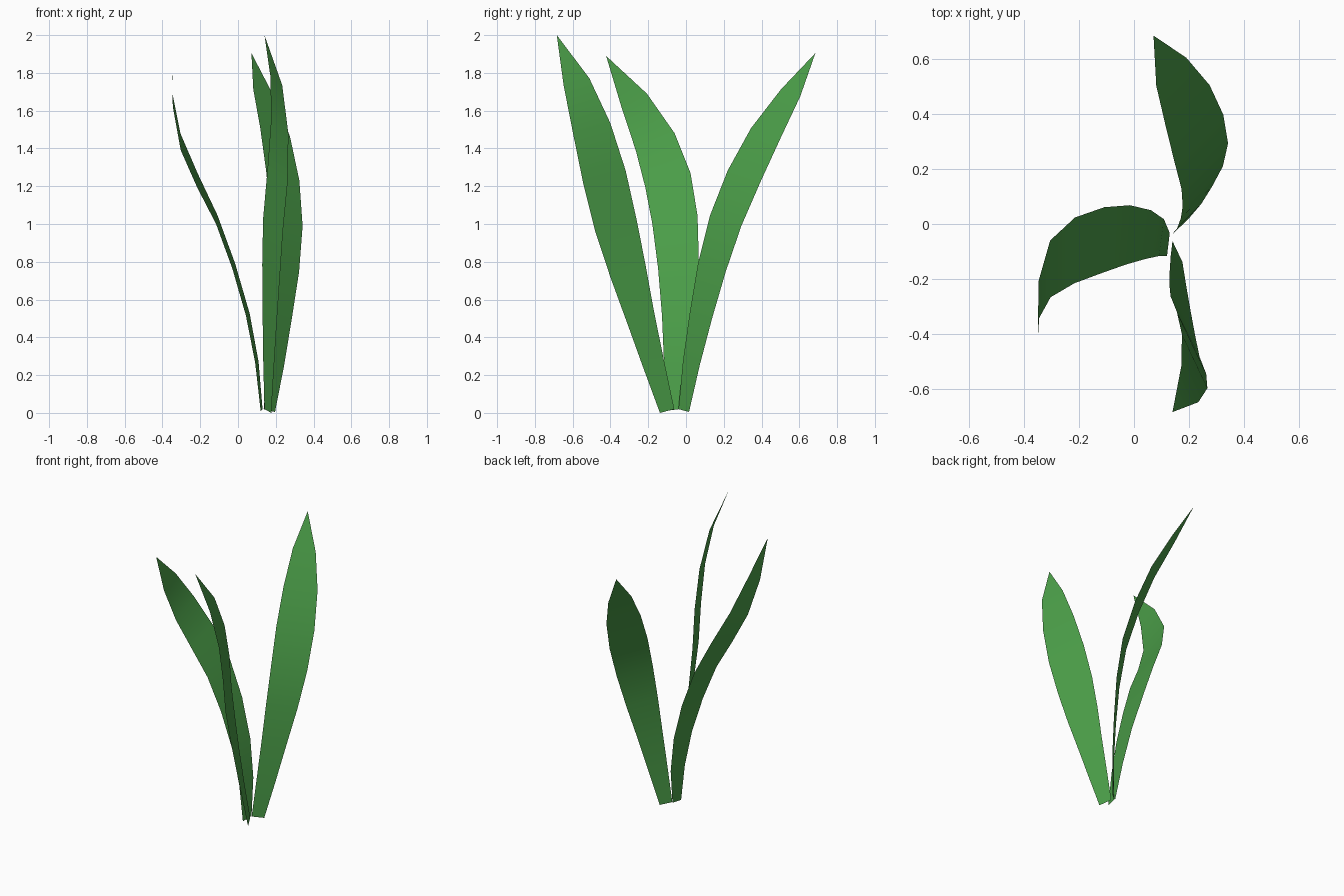
import bpy
import bmesh
from mathutils import Vector

if "Cube" in bpy.data.objects:
    bpy.data.objects.remove(bpy.data.objects["Cube"])

# One flat green for the whole plant
green = bpy.data.materials.new("leaf green")
green.diffuse_color = (0.07, 0.34, 0.065, 1.0)
green.use_nodes = True
green.node_tree.nodes["Principled BSDF"].inputs["Base Color"].default_value = green.diffuse_color


def edge_rows(keys, tip):
    """Edge keys at rows 0, 2, 4, 6, 7; rows 1, 3, 5 follow a smooth curve."""
    p0, p2, p4, p6, p7 = [Vector(k) for k in keys]
    p1 = (3 * p0 + 6 * p2 - p4) / 8
    p3 = (9 * (p2 + p4) - p0 - p6) / 16
    p5 = (9 * (p4 + p6) - p2 - Vector(tip)) / 16
    return [p0, p1, p2, p3, p4, p5, p6, p7]


def leaf(name, edge_a, edge_b, tip):
    """Thin leaf blade: a strip between two edges, closed by a pointed tip."""
    bm = bmesh.new()
    a = [bm.verts.new(p) for p in edge_rows(edge_a, tip)]
    b = [bm.verts.new(p) for p in edge_rows(edge_b, tip)]
    t = bm.verts.new(tip)
    for i in range(7):
        bm.faces.new((a[i], b[i], b[i + 1], a[i + 1]))
    bm.faces.new((a[7], b[7], t))
    bm.normal_update()
    # upper side of every blade faces +x
    if sum(f.normal.x for f in bm.faces) < 0:
        bmesh.ops.reverse_faces(bm, faces=bm.faces[:])
    for f in bm.faces:
        f.smooth = True
    mesh = bpy.data.meshes.new(name)
    bm.to_mesh(mesh)
    bm.free()
    mesh.materials.append(green)
    obj = bpy.data.objects.new(name, mesh)
    bpy.context.collection.objects.link(obj)
    return obj


# Leaf arching to the back
leaf("back_leaf",
     [(.136, -.04, .02), (.17, .02, .53), (.173, .127, 1.045), (.118, .344, 1.507), (.081, .503, 1.713)],
     [(.196, .016, .005), (.285, .138, .50), (.342, .293, .99), (.275, .505, 1.464), (.19, .605, 1.676)],
     (.071, .685, 1.905))

# Leaf arching to the front
leaf("front_leaf",
     [(.176, -.138, 0), (.205, -.312, .477), (.238, -.482, .966), (.267, -.597, 1.475), (.234, -.648, 1.735)],
     [(.14, -.062, .02), (.13, -.17, .54), (.133, -.263, 1.03), (.174, -.4, 1.533), (.173, -.512, 1.772)],
     (.14, -.684, 2.0))

# Leaf drooping to the left
leaf("left_leaf",
     [(.13, -.033, .02), (.062, .05, .525), (-.108, .061, 1.045), (-.305, -.06, 1.48), (-.347, -.207, 1.69)],
     [(.12, -.116, .01), (.042, -.127, .515), (-.116, -.178, 1.0), (-.303, -.266, 1.39), (-.345, -.342, 1.62)],
     (-.35, -.423, 1.89))
